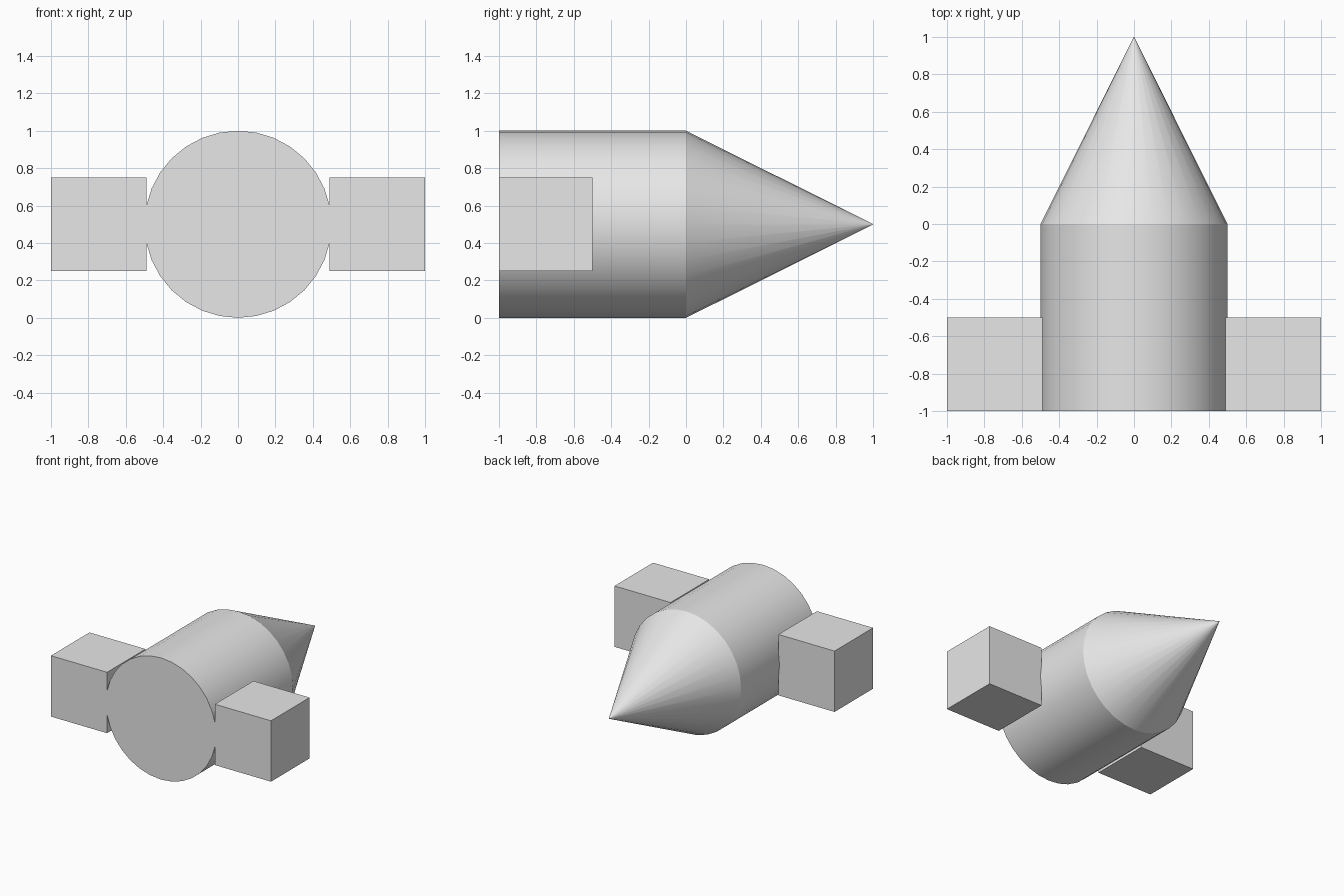
import bpy
from math import radians

cube = bpy.data.objects.get("Cube")
if cube:
    bpy.data.objects.remove(cube, do_unlink=True)

# One plain grey for the whole craft
grey = bpy.data.materials.new("light_grey")
grey.use_nodes = True
grey.diffuse_color = (0.8, 0.8, 0.8, 1)
grey.node_tree.nodes["Principled BSDF"].inputs["Base Color"].default_value = (0.8, 0.8, 0.8, 1)

RADIUS = 0.5
SIDES = 32


def finish(name):
    obj = bpy.context.object
    obj.name = obj.data.name = name
    obj.data.materials.append(grey)
    return obj


def round_part(name, tip_radius, y):
    """Unit-long round section pointing along +y."""
    bpy.ops.mesh.primitive_cone_add(
        vertices=SIDES, radius1=RADIUS, radius2=tip_radius, depth=1,
        location=(0, y, RADIUS), rotation=(radians(-90), 0, 0))
    finish(name)
    bpy.ops.object.shade_smooth_by_angle(angle=radians(30))


# Body and pointed nose (the tiny tip radius keeps the shading clean)
round_part("body", RADIUS, -0.5)
round_part("nose_cone", 0.001, 0.5)

# Side blocks, sunk slightly into the body
for side, sign in (("left", 1), ("right", -1)):
    bpy.ops.mesh.primitive_cube_add(size=1, location=(sign * 0.745, -0.75, RADIUS))
    block = finish(side + "_block")
    block.scale = (0.51, 0.5, 0.5)
